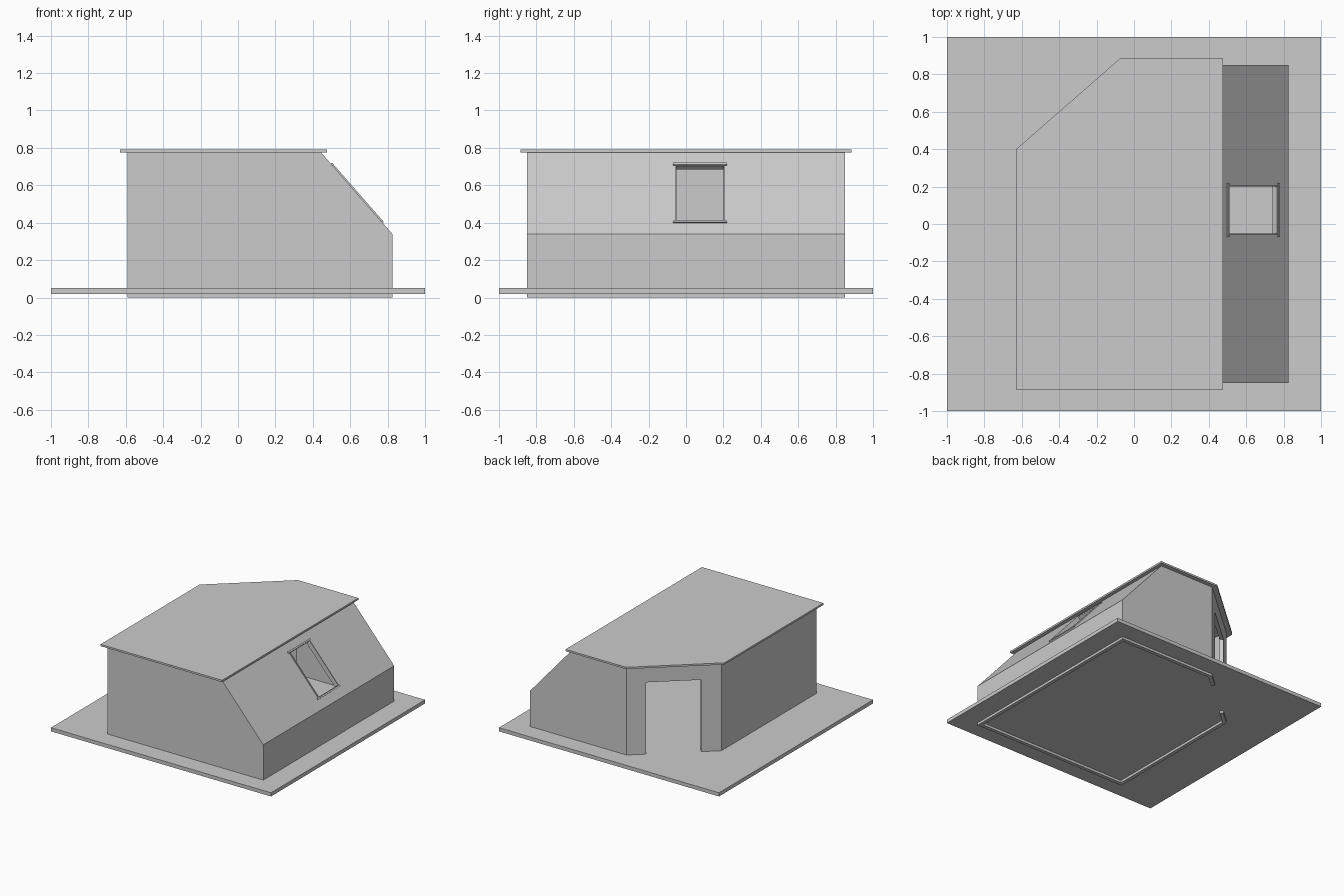
import bpy, bmesh, math
from mathutils import Vector, Matrix

if "Cube" in bpy.data.objects:
    bpy.data.objects.remove(bpy.data.objects["Cube"])

T = 0.03                                             # wall thickness
SLOPE_TOP, SLOPE_LOW = Vector((0.44, 0, 0.78)), Vector((0.825, 0, 0.34))
DOWN = (SLOPE_LOW - SLOPE_TOP).normalized()          # direction down the slope
OUT = Vector((-DOWN.z, 0, DOWN.x))                   # outward normal of the slope
DOOR_A, DOOR_B = Vector((-0.054, 0.85, 0)), Vector((-0.59, 0.382, 0))


def finish(name, bm):
    bmesh.ops.recalc_face_normals(bm, faces=bm.faces)
    mesh = bpy.data.meshes.new(name)
    bm.to_mesh(mesh)
    bm.free()
    ob = bpy.data.objects.new(name, mesh)
    bpy.context.collection.objects.link(ob)
    return ob


def prism(name, pts, z0, z1, slope_point=None):
    """Extruded footprint, optionally trimmed by the sloping plane."""
    bm = bmesh.new()
    face = bm.faces.new([bm.verts.new((x, y, z0)) for x, y in pts])
    ext = bmesh.ops.extrude_face_region(bm, geom=[face])
    bmesh.ops.translate(bm, vec=(0, 0, z1 - z0),
                        verts=[v for v in ext["geom"] if isinstance(v, bmesh.types.BMVert)])
    if slope_point:
        bmesh.ops.bisect_plane(bm, geom=bm.verts[:] + bm.edges[:] + bm.faces[:],
                               plane_co=slope_point, plane_no=OUT, clear_outer=True)
        bmesh.ops.holes_fill(bm, edges=[e for e in bm.edges if e.is_boundary])
    return finish(name, bm)


def box(name, centre, size, axes):
    """Box oriented along three given axes."""
    m = Matrix(axes).transposed().to_4x4()
    m.translation = centre
    bm = bmesh.new()
    bmesh.ops.create_cube(bm, size=1, matrix=m @ Matrix.Diagonal((*size, 1)))
    return finish(name, bm)


def cut(ob, cutter):
    mod = ob.modifiers.new("cut", 'BOOLEAN')
    mod.operation, mod.solver, mod.object = 'DIFFERENCE', 'EXACT', cutter
    bpy.context.view_layer.objects.active = ob
    bpy.ops.object.modifier_apply(modifier=mod.name)
    bpy.data.objects.remove(cutter)


def footprint(x0, x1, y, d):
    """Rectangle with its back left corner cut at distance d from the origin."""
    nx, ny = -0.658, 0.753
    return [(x0, -y), (x1, -y), (x1, y), ((d - ny * y) / nx, y), (x0, (d - nx * x0) / ny)]


# Ground slab and flat roof
prism("base_slab", [(-1, -1), (1, -1), (1, 1), (-1, 1)], 0.02, 0.05)
prism("roof", footprint(-0.63, 0.475, 0.885, 0.7157), 0.775, 0.79)

# Hollow walls with a sloping right side
walls = prism("walls", footprint(-0.59, 0.825, 0.85, 0.6757), 0, 0.78, SLOPE_TOP)
cut(walls, prism("inside", footprint(-0.59 + T, 0.825 - T, 0.85 - T, 0.6757 - T),
                 -0.1, 0.9, SLOPE_TOP - OUT * T))

# Doorway in the angled corner wall
along = (DOOR_B - DOOR_A).normalized()
up = Vector((0, 0, 1))
mid = DOOR_A + along * 0.352
cut(walls, box("doorway", mid + up * 0.27, (0.415, 0.2, 0.74), (along, up.cross(along), up)))

# Window opening in the slope
axes = (DOWN, Vector((0, 1, 0)), OUT)
win = Vector((0.635, 0.075, 0))
win.z = SLOPE_TOP.z + (win.x - SLOPE_TOP.x) * DOWN.z / DOWN.x
cut(walls, box("window_hole", win, (0.39, 0.25, 0.2), axes))

# Window frame: two side rails and two longer end rails
for s, side, end in ((-1, "right", "top"), (1, "left", "bottom")):
    box("window_rail_" + side, win + Vector((0, s * 0.128, 0)), (0.41, 0.007, 0.016), axes)
    box("window_rail_" + end, win + DOWN * s * 0.205, (0.012, 0.29, 0.016), axes)
